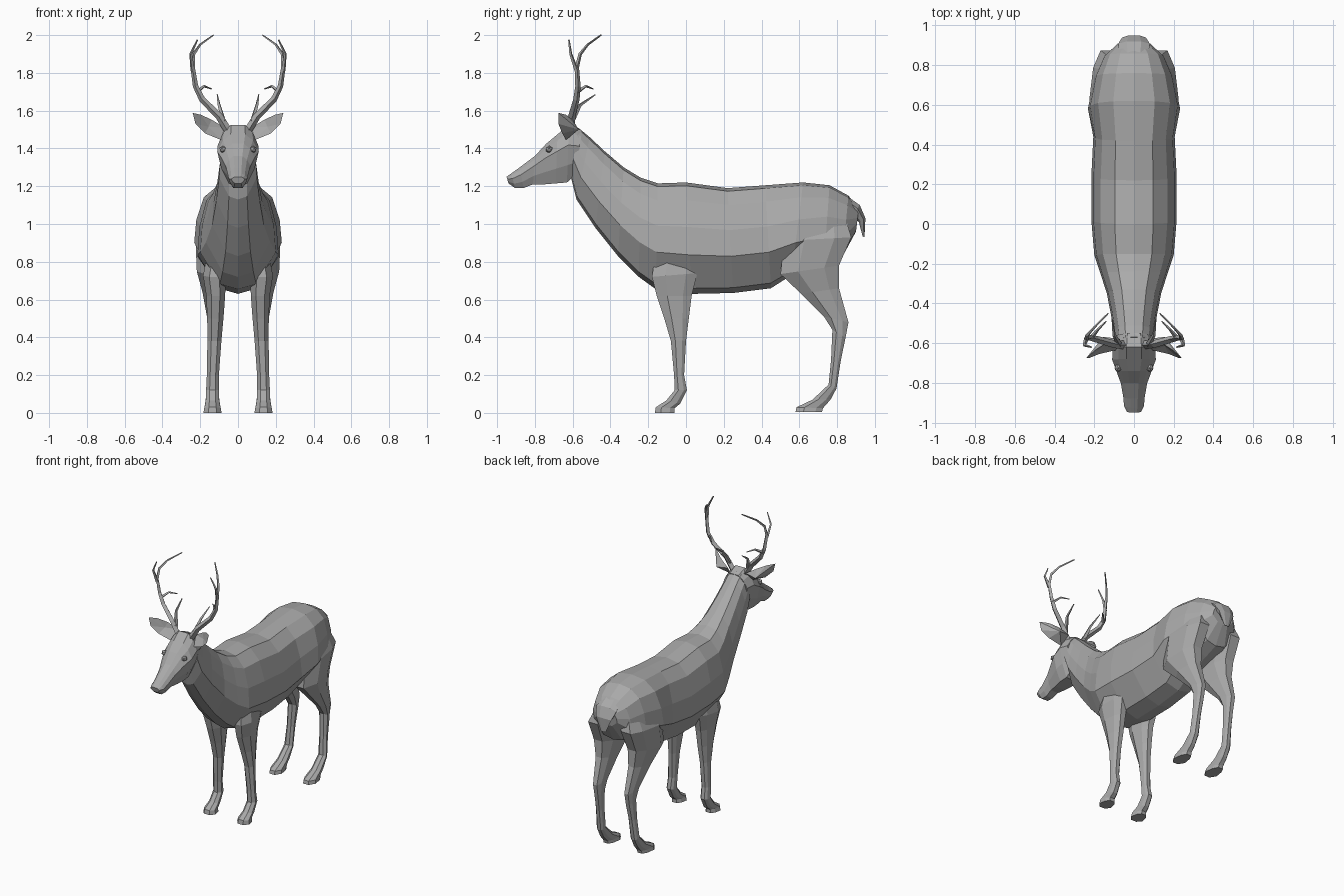
import bpy
import bmesh
from mathutils import Vector

if "Cube" in bpy.data.objects:
    bpy.data.objects.remove(bpy.data.objects["Cube"], do_unlink=True)

grey = bpy.data.materials.new("plain grey")
grey.use_nodes = True
GREY = (0.4, 0.4, 0.4, 1)
grey.diffuse_color = GREY
grey.node_tree.nodes["Principled BSDF"].inputs["Base Color"].default_value = GREY


def add_object(name, data, mirror=False):
    obj = bpy.data.objects.new(name, data)
    bpy.context.collection.objects.link(obj)
    data.materials.append(grey)
    if mirror:
        modifier = obj.modifiers.new("mirror", 'MIRROR')
        modifier.use_mirror_merge = False
    return obj


def finish(name, bm, mirror=False):
    bmesh.ops.recalc_face_normals(bm, faces=bm.faces)
    mesh = bpy.data.meshes.new(name)
    bm.to_mesh(mesh)
    bm.free()
    return add_object(name, mesh, mirror)


def loft(name, section, rings):
    """Skin rings that run from one profile point to the opposite one.
    section: (fraction from first to second point, share of half width).
    ring: first y, z, second y, z, half width and, for legs, centre x."""
    bm = bmesh.new()
    outline = section + [(t, -w) for t, w in reversed(section) if w > 0]
    loops = []
    for y1, z1, y2, z2, half, *offset in rings:
        x = offset[0] if offset else 0
        first, last = Vector((x, y1, z1)), Vector((x, y2, z2))
        loop = []
        for t, w in outline:
            point = first.lerp(last, t)
            point.x += w * half
            loop.append(bm.verts.new(point))
        loops.append(loop)
    count = len(outline)
    for a, b in zip(loops, loops[1:]):
        for i in range(count):
            j = (i + 1) % count
            bm.faces.new((a[i], a[j], b[j], b[i]))
    bm.faces.new(loops[0])
    bm.faces.new(loops[-1])
    return finish(name, bm, mirror=bool(rings[0][5:]))


# Cross-sections, one half each
body_section = [(0, 0), (.03, .45), (.16, .78), (.4, .95), (.65, 1),
                (.95, .48), (1, 0)]
head_section = [(0, .35), (.13, .72), (.35, 1), (.7, .8), (1, .45)]
leg_section = [(0, .45), (.3, 1), (.75, .8), (1, .4)]

# Trunk and neck, from rump to nape
loft("body", body_section, [
    (.915, 1.08, .90, .96, .085),
    (.86, 1.15, .83, .83, .155),
    (.76, 1.205, .73, .79, .20),
    (.62, 1.22, .56, .73, .232),
    (.42, 1.205, .45, .66, .205),
    (.22, 1.19, .25, .635, .215),
    (0, 1.22, .03, .63, .215),
    (-.15, 1.215, -.16, .655, .20),
    (-.24, 1.245, -.25, .72, .17),
    (-.33, 1.30, -.36, .83, .137),
    (-.43, 1.385, -.48, .98, .115),
    (-.51, 1.46, -.58, 1.13, .10),
    (-.57, 1.51, -.61, 1.25, .095),
])

# Head, from nape to nose
loft("head", head_section, [
    (-.55, 1.495, -.585, 1.26, .095),
    (-.62, 1.525, -.63, 1.22, .107),
    (-.68, 1.475, -.69, 1.215, .11),
    (-.74, 1.425, -.75, 1.21, .088),
    (-.80, 1.36, -.81, 1.21, .066),
    (-.88, 1.30, -.86, 1.19, .054),
    (-.925, 1.268, -.905, 1.19, .05),
    (-.95, 1.25, -.94, 1.215, .036),
])

# Front and hind legs with hooves
loft("front_legs", leg_section, [
    (-.16, .86, .06, .86, .06, .10),
    (-.18, .72, .06, .74, .06, .125),
    (-.155, .62, .03, .62, .05, .118),
    (-.115, .50, .015, .50, .043, .12),
    (-.08, .38, 0, .38, .037, .125),
    (-.063, .20, -.01, .20, .032, .133),
    (-.06, .12, .005, .12, .034, .135),
    (-.105, .065, -.03, .05, .036, .135),
    (-.16, .03, -.06, .025, .043, .135),
    (-.165, 0, -.06, 0, .048, .135),
])
loft("hind_legs", leg_section, [
    (.60, 1.06, .84, 1.05, .06, .10),
    (.52, .91, .875, .93, .095, .13),
    (.50, .735, .81, .78, .083, .135),
    (.61, .63, .81, .66, .058, .13),
    (.73, .51, .86, .48, .038, .125),
    (.775, .44, .845, .40, .034, .125),
    (.768, .28, .82, .28, .029, .13),
    (.755, .15, .797, .13, .032, .135),
    (.67, .07, .765, .07, .036, .135),
    (.585, .03, .725, .025, .043, .135),
    (.58, .005, .72, .005, .047, .135),
])

# Short flat tail
loft("tail", leg_section, [
    (.85, 1.15, .83, 1.08, .07),
    (.92, 1.10, .88, 1.04, .08),
    (.95, 1.03, .915, 1.01, .06),
    (.945, .93, .935, .935, .02),
])

# Cupped ears: one rim closed by a hollow front and a bulging back
bm = bmesh.new()
rim = [bm.verts.new(p) for p in (
    (.07, -.58, 1.51), (.14, -.60, 1.552), (.195, -.635, 1.578),
    (.24, -.675, 1.588), (.225, -.675, 1.53), (.175, -.655, 1.48),
    (.09, -.635, 1.445))]
for hub in ((.155, -.615, 1.515), (.155, -.568, 1.50)):
    centre = bm.verts.new(hub)
    for a, b in zip(rim, rim[1:] + rim[:1]):
        bm.faces.new((a, b, centre))
finish("ears", bm, mirror=True)

# Eyes: small faceted bulges set under the brow
bm = bmesh.new()
bmesh.ops.create_icosphere(bm, subdivisions=1, radius=.02)
bmesh.ops.translate(bm, verts=bm.verts, vec=(.08, -.725, 1.395))
finish("eyes", bm, mirror=True)


# Antlers: tapered branches, each listed with its start and end radius
branches = {
    "beam": (.022, .004, [
        (.05, -.61, 1.49), (.10, -.605, 1.57), (.19, -.58, 1.66),
        (.225, -.572, 1.73), (.24, -.578, 1.83), (.235, -.56, 1.90),
        (.20, -.52, 1.95), (.13, -.45, 2.0)]),
    "upper_tine": (.012, .004, [
        (.24, -.578, 1.81), (.25, -.61, 1.90), (.215, -.62, 1.975)]),
    "brow_tine": (.015, .003, [
        (.075, -.605, 1.54), (.10, -.56, 1.63), (.11, -.48, 1.685)]),
    "middle_tine": (.011, .003, [
        (.215, -.573, 1.70), (.18, -.53, 1.73), (.14, -.49, 1.715)]),
}
curve = bpy.data.curves.new("antlers", 'CURVE')
curve.dimensions = '3D'
curve.bevel_depth = 1
curve.bevel_resolution = 0
curve.use_fill_caps = True
for side in (1, -1):
    for start, end, path in branches.values():
        spline = curve.splines.new('POLY')
        spline.use_smooth = False
        spline.points.add(len(path) - 1)
        for i, (x, y, z) in enumerate(path):
            spline.points[i].co = (side * x, y, z, 1)
            spline.points[i].radius = start + (end - start) * i / (len(path) - 1)
antlers = add_object("antlers", curve)
bpy.context.view_layer.objects.active = antlers
antlers.select_set(True)
bpy.ops.object.convert(target='MESH')
